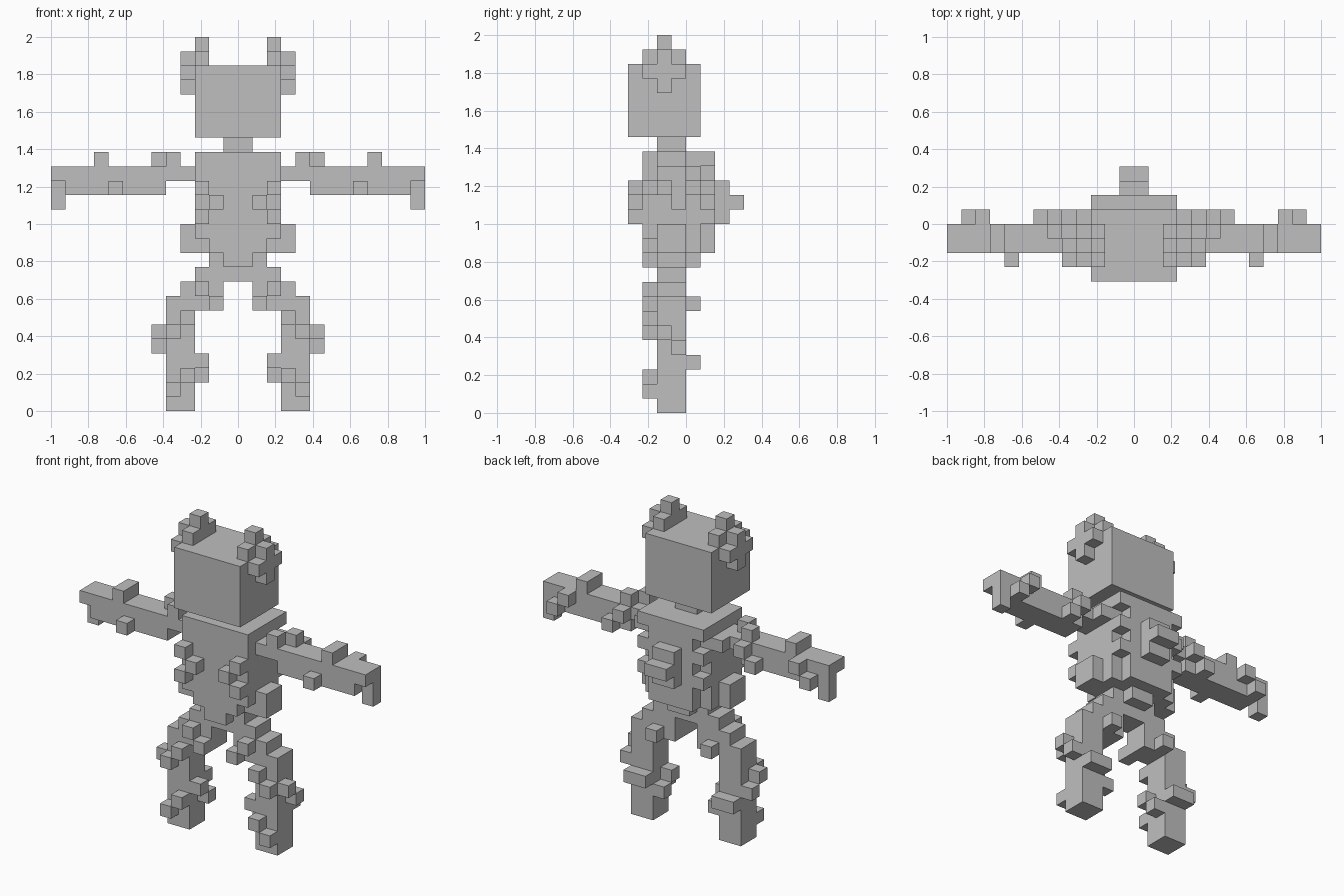
import bpy, bmesh, math
from mathutils import Vector

if "Cube" in bpy.data.objects:
    bpy.data.objects.remove(bpy.data.objects["Cube"])

U = 1 / 13  # edge of one block

grey = bpy.data.materials.new("stone grey")
grey.diffuse_color = (0.52, 0.52, 0.52, 1)
grey.use_nodes = True
grey.node_tree.nodes["Principled BSDF"].inputs["Base Color"].default_value = grey.diffuse_color


def cells(boxes, side=1):
    """Fill boxes (x0, x1, y0, y1, z0, z1) with unit blocks, mirrored if side is -1."""
    out = set()
    for x0, x1, y0, y1, z0, z1 in boxes:
        for x in range(x0, x1):
            for y in range(y0, y1):
                for z in range(z0, z1):
                    out.add((x if side > 0 else -1 - x, y, z))
    return out


parts = {}


def single(name, boxes):
    parts[name] = cells(boxes)


def pair(name, boxes):
    for side, label in ((1, "right_"), (-1, "left_")):
        parts[label + name] = cells(boxes, side)


single("head", [(-3, 3, -4, 1, 19, 24)])
single("neck", [(-1, 1, -2, 0, 18, 19)])
single("torso", [
    (-3, 3, -3, 1, 12, 18),
    (-3, 3, 1, 2, 17, 18),
    (-2, 2, 1, 2, 11, 17),
    (-2, 2, -3, 1, 11, 12),
    (-3, 3, -2, 1, 11, 12),
])
# Ridge on the back
single("spine", [(-1, 1, 2, 3, 13, 16), (-1, 1, 3, 4, 14, 15)])
single("pelvis", [(-2, 2, -2, 0, 10, 11), (-3, 3, -2, 0, 9, 10)])
single("loincloth", [(-1, 1, -3, -2, 10, 11), (-1, 1, 0, 1, 10, 11)])

# Ear: top ridge plus a cross on the side of the head
pair("ear", [
    (2, 3, -3, 0, 24, 25), (2, 3, -2, -1, 25, 26),
    (3, 4, -3, 0, 23, 24), (3, 4, -2, -1, 22, 25),
])
# Blocks on the belly and hip
pair("belly_blocks", [
    (2, 3, -4, -3, 15, 16), (1, 2, -4, -3, 14, 15), (2, 3, -4, -3, 13, 14),
])
pair("hip_block", [(3, 4, -2, 0, 11, 13), (2, 3, 1, 2, 13, 14), (2, 3, 1, 2, 15, 16)])

pair("arm", [
    (3, 5, -2, 0, 16, 17), (5, 12, -2, 0, 15, 17),
    (12, 13, -2, 0, 16, 17), (12, 13, -1, 0, 14, 16),
])
# Blocks along the arm
pair("arm_blocks", [
    (4, 5, -2, -1, 17, 18), (5, 6, -1, 0, 17, 18),
    (3, 4, 0, 1, 16, 17), (5, 6, 0, 1, 16, 17), (6, 7, 0, 1, 15, 16),
    (8, 9, -3, -2, 15, 16), (9, 10, -2, 0, 17, 18),
    (10, 11, 0, 1, 16, 17), (11, 12, 0, 1, 15, 16),
])

pair("leg", [
    (1, 4, -2, 0, 8, 9), (1, 5, -2, 0, 7, 8), (3, 5, -2, 0, 0, 7),
])
# Blocks on thigh, knee, calf and ankle
pair("leg_blocks", [
    (2, 3, -3, -2, 8, 9), (1, 2, -3, -2, 7, 8), (2, 3, 0, 1, 7, 8),
    (3, 4, -3, -2, 6, 7), (4, 5, -3, -2, 5, 6),
    (5, 6, -2, -1, 5, 6), (5, 6, -1, 0, 4, 5),
    (2, 3, -2, -1, 3, 4), (2, 3, -1, 0, 2, 3), (3, 5, 0, 1, 3, 4),
    (3, 4, -3, -2, 2, 3), (4, 5, -3, -2, 1, 2),
])

solid = set().union(*parts.values())


def build(name, blocks):
    """Skin the blocks, keeping only faces open to the air."""
    bm = bmesh.new()
    for c in blocks:
        for axis in range(3):
            for s in (-1, 1):
                n = list(c)
                n[axis] += s
                if tuple(n) in solid:
                    continue
                a, b = (axis + 1) % 3, (axis + 2) % 3
                loop = [(0, 0), (1, 0), (1, 1), (0, 1)]
                verts = []
                for i, j in (loop if s > 0 else loop[::-1]):
                    p = Vector(c)
                    p[axis] += s > 0
                    p[a] += i
                    p[b] += j
                    verts.append(bm.verts.new(p * U))
                bm.faces.new(verts)
    bmesh.ops.remove_doubles(bm, verts=bm.verts[:], dist=1e-4)
    bmesh.ops.dissolve_limit(bm, angle_limit=math.radians(1),
                             verts=bm.verts[:], edges=bm.edges[:])
    mesh = bpy.data.meshes.new(name)
    bm.to_mesh(mesh)
    bm.free()
    mesh.materials.append(grey)
    bpy.context.collection.objects.link(bpy.data.objects.new(name, mesh))


for part_name, blocks in parts.items():
    build(part_name, blocks)
